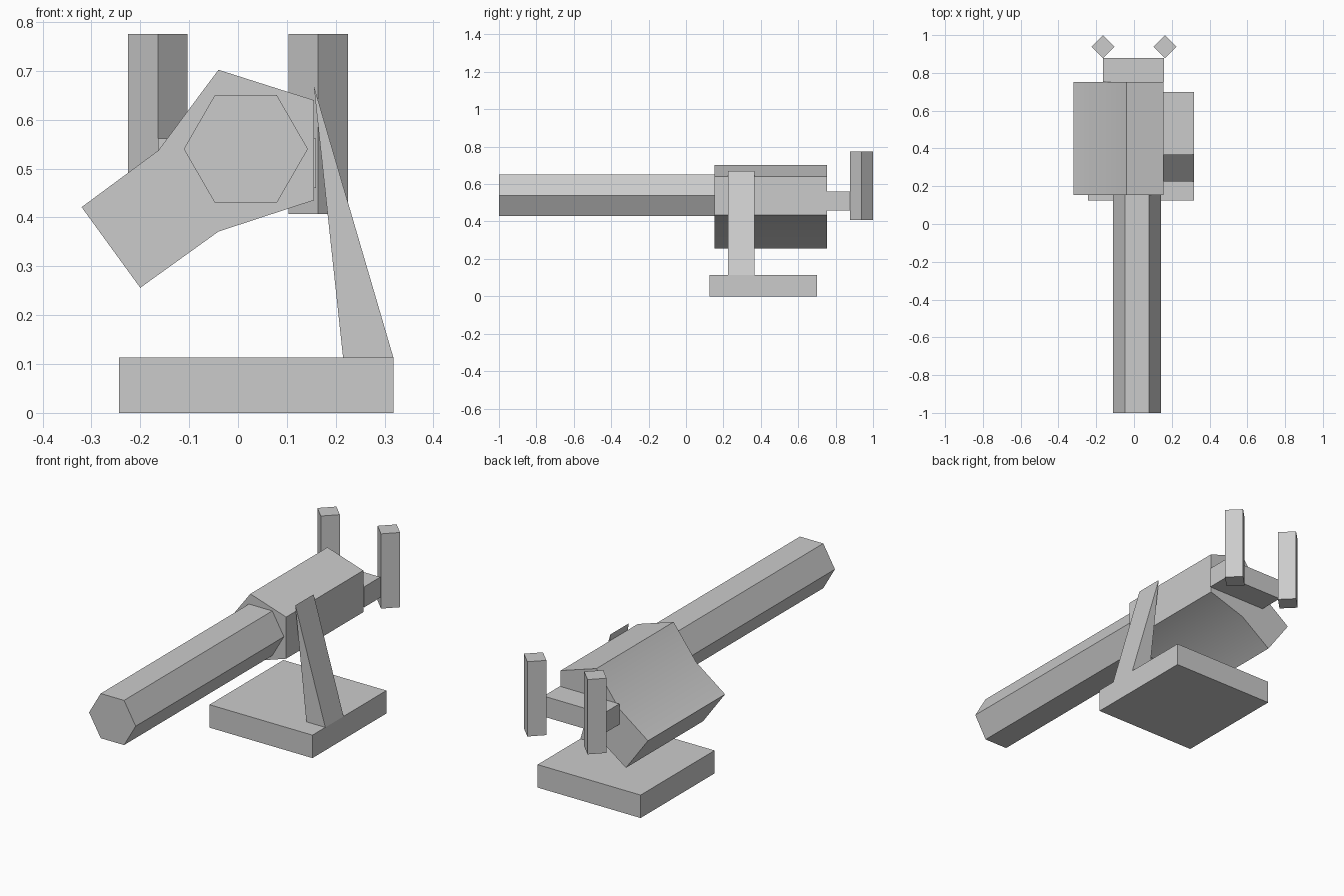
import bpy, bmesh, math

if "Cube" in bpy.data.objects:
    bpy.data.objects.remove(bpy.data.objects["Cube"])

grey = bpy.data.materials.new("grey metal")
grey.diffuse_color = (0.6, 0.6, 0.6, 1)
grey.use_nodes = True
grey.node_tree.nodes["Principled BSDF"].inputs["Base Color"].default_value = grey.diffuse_color


def prism(name, outline, start, end, axis="y", smooth=False):
    """Extrude an outline: (x, z) points along y, or (x, y) points along z."""
    def place(p, d):
        return (p[0], d, p[1]) if axis == "y" else (p[0], p[1], d)
    bm = bmesh.new()
    a = [bm.verts.new(place(p, start)) for p in outline]
    b = [bm.verts.new(place(p, end)) for p in outline]
    bm.faces.new(a)
    bm.faces.new(b)
    n = len(outline)
    for i in range(n):
        j = (i + 1) % n
        bm.faces.new((a[i], a[j], b[j], b[i]))
    bmesh.ops.recalc_face_normals(bm, faces=bm.faces)
    mesh = bpy.data.meshes.new(name)
    bm.to_mesh(mesh)
    bm.free()
    mesh.materials.append(grey)
    obj = bpy.data.objects.new(name, mesh)
    bpy.context.collection.objects.link(obj)
    if smooth:
        bpy.context.view_layer.objects.active = obj
        obj.select_set(True)
        bpy.ops.object.shade_smooth_by_angle(angle=math.radians(30))
        obj.select_set(False)
    return obj


def rect(x0, x1, y0, y1):
    return [(x0, y0), (x1, y0), (x1, y1), (x0, y1)]


# Base plate and leaning wedge support
prism("base_plate", rect(-0.243, 0.318, 0.125, 0.70), 0, 0.113, "z")
prism("support_strut", [(0.215, 0.113), (0.318, 0.113), (0.155, 0.67)], 0.225, 0.367)

# Receiver body with the side hopper drooping to the left
prism("body", [(-0.32, 0.421), (-0.20, 0.256), (-0.04, 0.371), (0.155, 0.435),
               (0.155, 0.64), (-0.04, 0.702), (-0.163, 0.537)], 0.153, 0.753, smooth=True)

# Six-sided barrel
hexagon = [(0.016 + 0.127 * math.cos(i * math.pi / 3),
            0.54 + 0.127 * math.sin(i * math.pi / 3)) for i in range(6)]
prism("barrel", hexagon, -1.0, 0.153)

# Rear crossbar and the two upright grips
prism("rear_crossbar", rect(-0.164, 0.160, 0.46, 0.561), 0.753, 0.879)
for side, x in (("left", -0.164), ("right", 0.164)):
    r = 0.061
    prism(side + "_grip", [(x - r, 0.939), (x, 0.939 - r), (x + r, 0.939), (x, 0.939 + r)],
          0.407, 0.775, "z")
